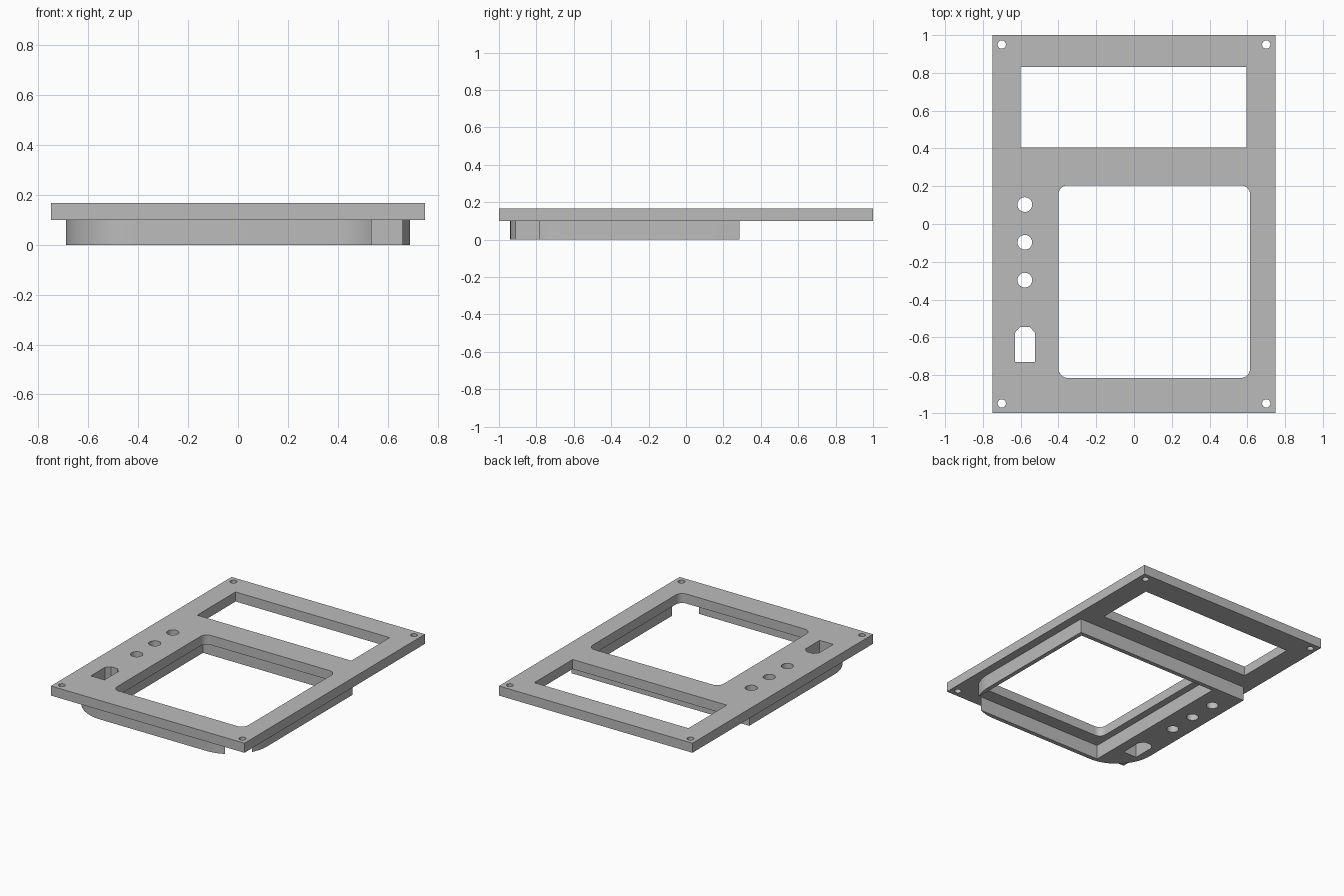
import bpy, bmesh, math

if "Cube" in bpy.data.objects:
    bpy.data.objects.remove(bpy.data.objects["Cube"])

grey = bpy.data.materials.new("panel grey")
grey.diffuse_color = (0.5, 0.5, 0.5, 1)
grey.use_nodes = True
grey.node_tree.nodes["Principled BSDF"].inputs["Base Color"].default_value = grey.diffuse_color


def arc(cx, cy, r, start, end, steps):
    """Points along an arc, angles in degrees."""
    return [(cx + r * math.cos(math.radians(start + (end - start) * i / steps)),
             cy + r * math.sin(math.radians(start + (end - start) * i / steps)))
            for i in range(steps + 1)]


def circle(cx, cy, r, steps=32):
    return arc(cx, cy, r, 0, 360, steps)[:-1]


def rect(x0, y0, x1, y1, r=0):
    """Rectangle outline, with rounded corners when r is set."""
    if not r:
        return [(x0, y0), (x1, y0), (x1, y1), (x0, y1)]
    return (arc(x0 + r, y0 + r, r, 180, 270, 10) + arc(x1 - r, y0 + r, r, 270, 360, 10)
            + arc(x1 - r, y1 - r, r, 0, 90, 10) + arc(x0 + r, y1 - r, r, 90, 180, 10))


def extrude_outline(name, loops, z0, z1):
    """Fill an outline with holes and extrude it from z0 to z1."""
    bm = bmesh.new()
    edges = []
    for pts in loops:
        vs = [bm.verts.new((x, y, z0)) for x, y in pts]
        edges += [bm.edges.new((vs[i - 1], vs[i])) for i in range(len(vs))]
    bmesh.ops.triangle_fill(bm, use_beauty=True, edges=edges, normal=(0, 0, 1))
    top = bmesh.ops.extrude_face_region(bm, geom=bm.faces[:])
    for v in top["geom"]:
        if isinstance(v, bmesh.types.BMVert):
            v.co.z = z1
    bmesh.ops.recalc_face_normals(bm, faces=bm.faces[:])
    mesh = bpy.data.meshes.new(name)
    bm.to_mesh(mesh)
    bm.free()
    mesh.materials.append(grey)
    obj = bpy.data.objects.new(name, mesh)
    bpy.context.collection.objects.link(obj)
    bpy.context.view_layer.objects.active = obj
    obj.select_set(True)
    bpy.ops.object.shade_smooth_by_angle(angle=math.radians(30))
    obj.select_set(False)


# Openings shared by the face plate and the block beneath it
buttons = [circle(-0.578, y, 0.039) for y in (0.103, -0.097, -0.297)]
slot = [(-0.63, -0.73), (-0.525, -0.73), (-0.525, -0.575),
        (-0.552, -0.545), (-0.603, -0.545), (-0.63, -0.575)]

# Face plate with display window, keypad opening and screw holes
screws = [circle(x, y, 0.022, 24) for x in (-0.7, 0.7) for y in (-0.95, 0.95)]
extrude_outline("face_plate",
                [rect(-0.75, -1, 0.75, 1), rect(-0.6, 0.405, 0.595, 0.83),
                 rect(-0.4, -0.815, 0.615, 0.205, 0.05), slot] + buttons + screws,
                0.1, 0.167)

# Keypad frame: thin walls, solid button side, open at the rounded front right corner
R, W = 0.28, 0.03
X, Y0, Y1 = 0.69, -0.94, 0.285
tip = math.degrees(math.acos((R - W) / R))
frame = (arc(-X + R, Y0 + R, R, 180, 270, 20)
         + arc(X - R, Y0 + R, R, 270, 270 + tip, 8)
         + [(-0.45, Y0 + W), (-0.45, Y1 - W), (X - W, Y1 - W)]
         + arc(X - R, Y0 + R, R, 360 - tip, 360, 8)
         + [(X, Y1), (-X, Y1)])
extrude_outline("keypad_frame", [frame, slot] + buttons, 0, 0.1)
